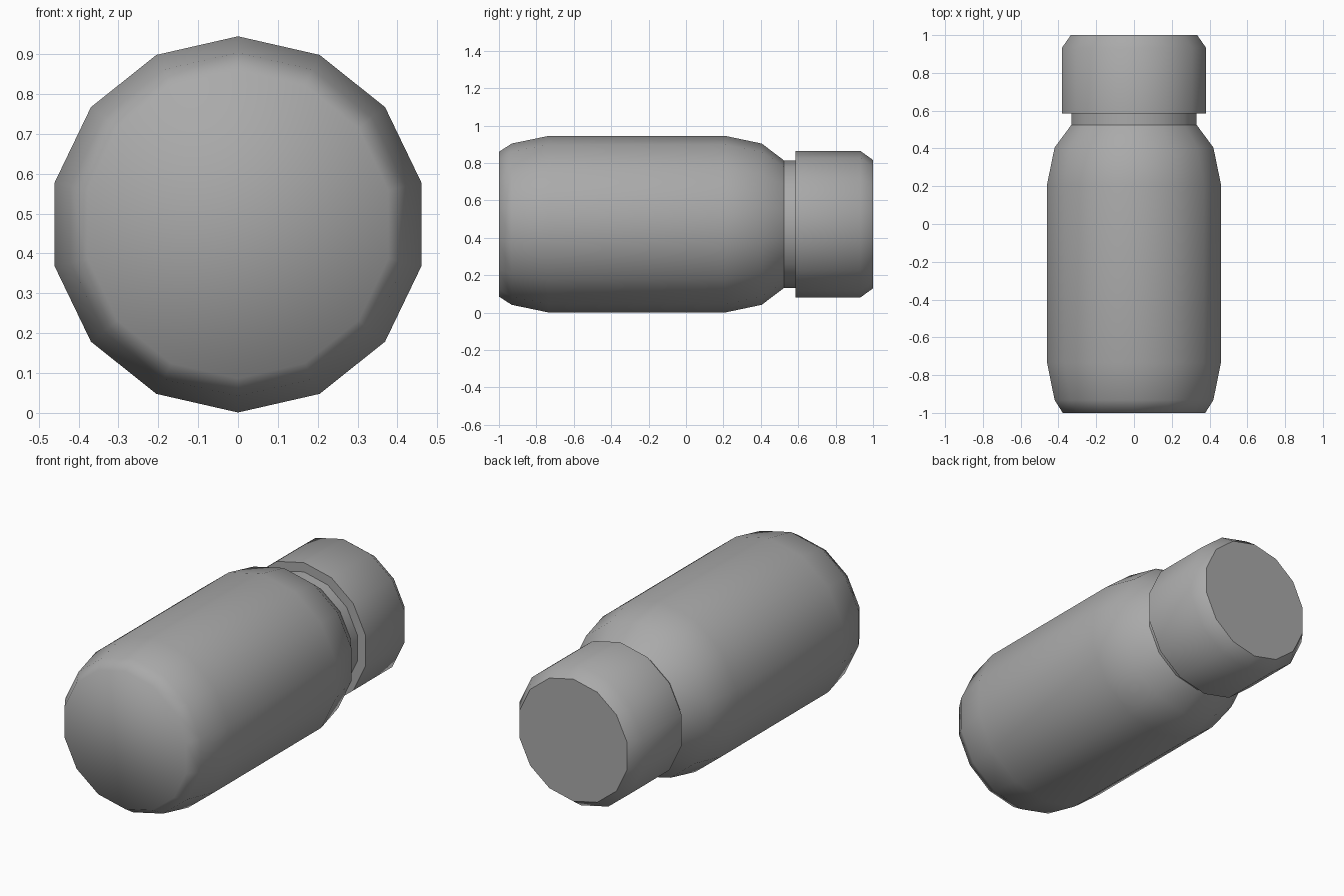
import bpy, math

if "Cube" in bpy.data.objects:
    bpy.data.objects.remove(bpy.data.objects["Cube"])

SIDES = 14
AXIS_Z = 0.473

grey = bpy.data.materials.new("mid_grey")
grey.diffuse_color = (0.4, 0.4, 0.4, 1)
grey.use_nodes = True
grey.node_tree.nodes["Principled BSDF"].inputs["Base Color"].default_value = grey.diffuse_color


def lathe(name, profile, close_start=False, close_end=False, flat_rings=(), flat_ends=False):
    """Turn a (y, radius) profile about the horizontal y axis."""
    verts, faces, flat = [], [], set()
    for y, r in profile:
        for i in range(SIDES):
            a = 2 * math.pi * i / SIDES
            verts.append((r * math.sin(a), y, AXIS_Z + r * math.cos(a)))
    for k in range(len(profile) - 1):
        for i in range(SIDES):
            j = (i + 1) % SIDES
            if k in flat_rings:
                flat.add(len(faces))
            faces.append((k * SIDES + i, k * SIDES + j,
                          (k + 1) * SIDES + j, (k + 1) * SIDES + i))
    last = (len(profile) - 1) * SIDES
    for wanted, ring in ((close_start, list(range(SIDES))[::-1]),
                         (close_end, list(range(last, last + SIDES)))):
        if wanted:
            if flat_ends:
                flat.add(len(faces))
            faces.append(ring)
    mesh = bpy.data.meshes.new(name)
    mesh.from_pydata(verts, [], faces)
    mesh.materials.append(grey)
    for p in mesh.polygons:
        p.use_smooth = p.index not in flat
    obj = bpy.data.objects.new(name, mesh)
    bpy.context.collection.objects.link(obj)
    return obj


# Bottle body: softly shaded base, straight wall, tapering shoulder
lathe("bottle_body", [(-1.0, 0.387), (-0.932, 0.431), (-0.735, 0.472),
                      (0.21, 0.472), (0.405, 0.431), (0.525, 0.34)],
      close_start=True)

# Short neck running up into the cap
lathe("bottle_neck", [(0.525, 0.34), (0.60, 0.34)])

# Cap: flat underside ring, straight wall, bevelled rim, flat end
lathe("cap", [(0.585, 0.335), (0.585, 0.392), (0.932, 0.392), (1.0, 0.343)],
      close_end=True, flat_rings=(0,), flat_ends=True)

# Make all face directions consistent
import bmesh
for obj in bpy.context.collection.objects:
    bm = bmesh.new()
    bm.from_mesh(obj.data)
    bmesh.ops.recalc_face_normals(bm, faces=bm.faces)
    bm.to_mesh(obj.data)
    bm.free()
